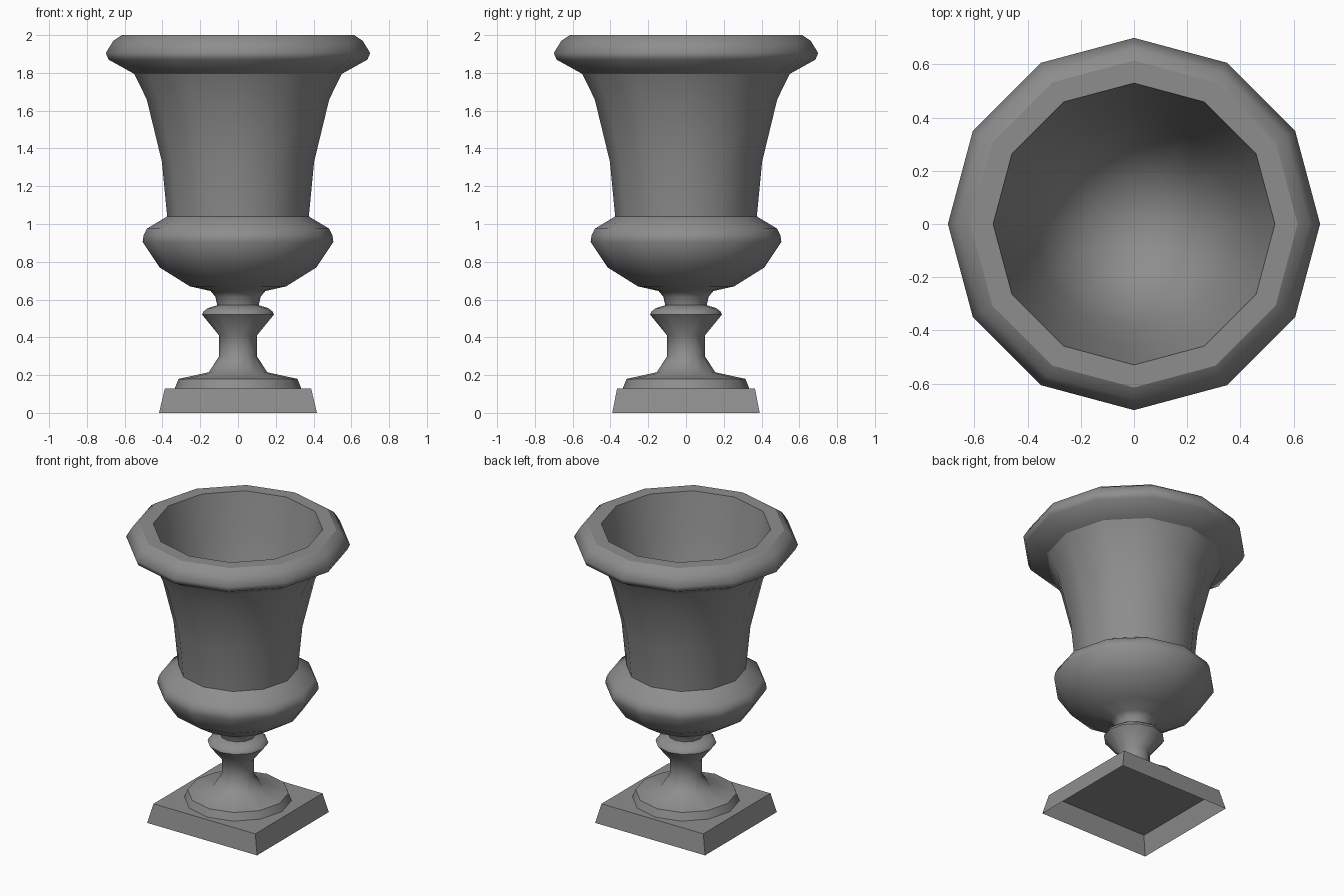
import bpy, bmesh
from math import cos, sin, pi

cube = bpy.data.objects.get("Cube")
if cube:
    bpy.data.objects.remove(cube, do_unlink=True)

SIDES = 12

stone = bpy.data.materials.new("grey stone")
stone.use_nodes = True
grey = (0.27, 0.27, 0.27, 1)
stone.diffuse_color = grey
stone.node_tree.nodes["Principled BSDF"].inputs["Base Color"].default_value = grey


def finish(bm, name):
    mesh = bpy.data.meshes.new(name)
    bm.to_mesh(mesh)
    bm.free()
    mesh.materials.append(stone)
    obj = bpy.data.objects.new(name, mesh)
    bpy.context.collection.objects.link(obj)
    return obj


def lathe(name, profile, creases):
    """Turn (radius, height) points, listed bottom to top on the outside, round z."""
    bm = bmesh.new()
    rings = []
    for r, z in profile:
        if r == 0:
            rings.append([bm.verts.new((0, 0, z))] * SIDES)
        else:
            rings.append([bm.verts.new((r * cos(2 * pi * i / SIDES),
                                        r * sin(2 * pi * i / SIDES), z))
                          for i in range(SIDES)])
    for low, high in zip(rings, rings[1:]):
        for i in range(SIDES):
            j = (i + 1) % SIDES
            corners = [low[i], low[j], high[j], high[i]]
            face = bm.faces.new(list(dict.fromkeys(corners)))
            face.smooth = True
    # Crisp rings where the moulding breaks
    for point in creases:
        ring = rings[profile.index(point)]
        for i in range(SIDES):
            bm.edges.get((ring[i], ring[(i + 1) % SIDES])).smooth = False
    return finish(bm, name)


# Foot, stem and knop
foot = [(0.335, 0.13), (0.315, 0.18), (0.155, 0.215), (0.10, 0.30), (0.10, 0.41),
        (0.19, 0.52), (0.185, 0.535), (0.16, 0.555), (0.11, 0.57)]
# Neck and swelling lower bowl
bowl = [(0.12, 0.615), (0.145, 0.645), (0.255, 0.67), (0.415, 0.77),
        (0.505, 0.905), (0.50, 0.94), (0.483, 0.975), (0.375, 1.04)]
# Flared body and rolled rim
body = [(0.403, 1.33), (0.483, 1.66), (0.55, 1.795)]
rim = [(0.685, 1.87), (0.70, 1.905), (0.66, 1.97), (0.615, 2.0), (0.53, 2.0)]
# Hollow inside
hollow = [(0.47, 1.7), (0.39, 1.4), (0.29, 1.18), (0.15, 1.07), (0, 1.04)]

lathe("urn", foot + bowl + body + rim + hollow,
      [foot[1], foot[5], foot[-1], bowl[-1], body[-1], rim[-2], rim[-1]])

# Tapered square plinth, open underneath
bm = bmesh.new()
bmesh.ops.create_cube(bm, size=2)
for v in bm.verts:
    top = v.co.z > 0
    v.co.x *= 0.387 if top else 0.418
    v.co.y *= 0.365 if top else 0.39
    v.co.z = 0.13 if top else 0
under = [f for f in bm.faces if f.normal.z < -0.5]
bmesh.ops.delete(bm, geom=under, context='FACES_ONLY')
finish(bm, "plinth")
